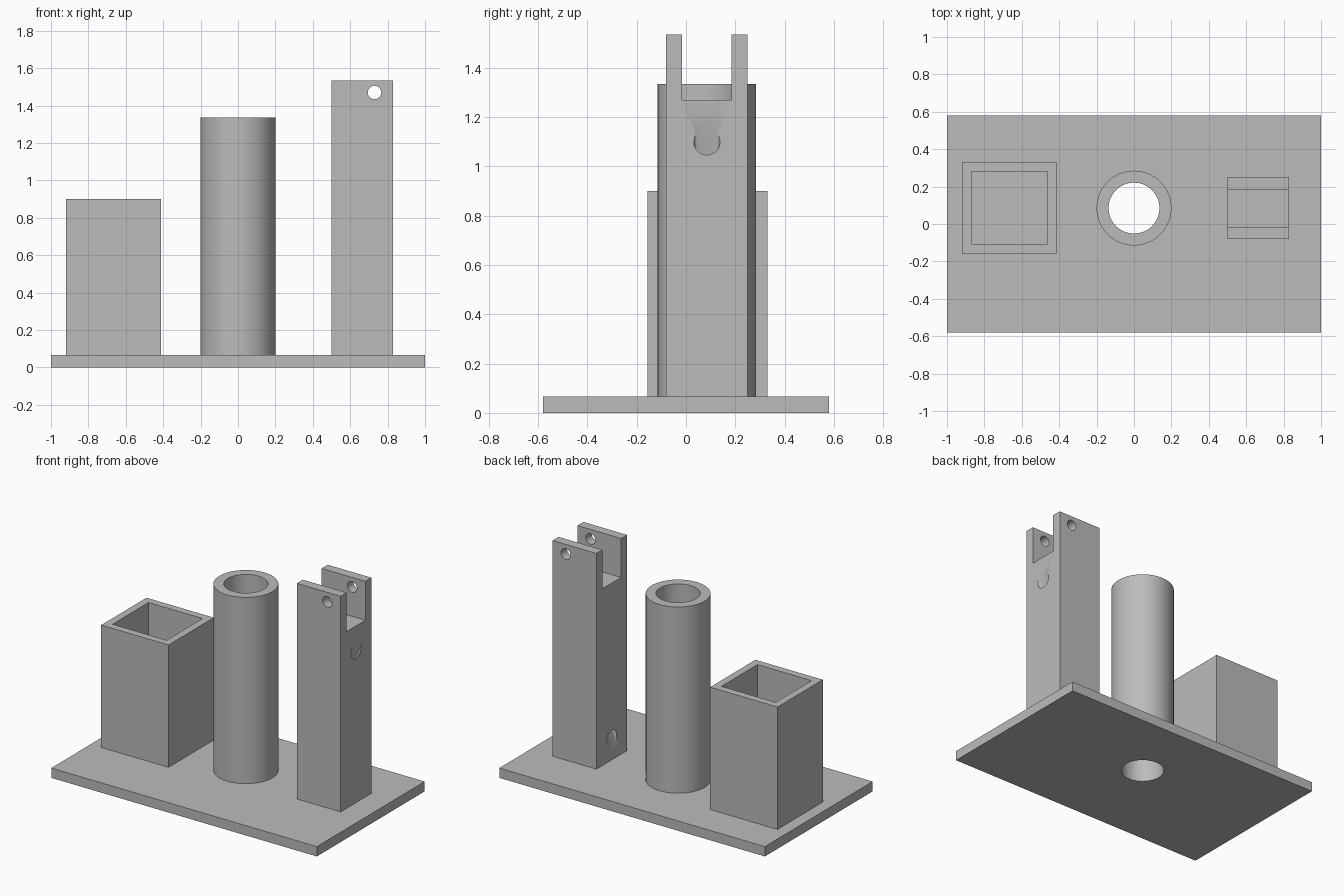
import bpy, bmesh, math
from mathutils import Matrix, Vector

if "Cube" in bpy.data.objects:
    bpy.data.objects.remove(bpy.data.objects["Cube"])

grey = bpy.data.materials.new("plain grey")
grey.diffuse_color = (0.5, 0.5, 0.5, 1)
grey.use_nodes = True
grey.node_tree.nodes["Principled BSDF"].inputs["Base Color"].default_value = grey.diffuse_color

BASE = 0.067   # top of the base plate
YC = 0.085     # shared centre line of the three uprights


def finish(name, bm):
    bmesh.ops.recalc_face_normals(bm, faces=bm.faces)
    mesh = bpy.data.meshes.new(name)
    bm.to_mesh(mesh)
    bm.free()
    mesh.materials.append(grey)
    ob = bpy.data.objects.new(name, mesh)
    bpy.context.collection.objects.link(ob)
    return ob


def box(name, x0, x1, y0, y1, z0, z1):
    bm = bmesh.new()
    size = Matrix.Diagonal((x1 - x0, y1 - y0, z1 - z0, 1))
    centre = Matrix.Translation(((x0 + x1) / 2, (y0 + y1) / 2, (z0 + z1) / 2))
    bmesh.ops.create_cube(bm, size=1, matrix=centre @ size)
    return finish(name, bm)


def rod(name, start, end, r, axis, n=64):
    """Round bar whose end circles stay square to the given axis, even when slanted."""
    bm = bmesh.new()
    rings = []
    for p in (start, end):
        ring = []
        for i in range(n):
            a = 2 * math.pi * i / n
            c, s = r * math.cos(a), r * math.sin(a)
            off = {"x": (0, c, s), "y": (c, 0, s), "z": (c, s, 0)}[axis]
            ring.append(bm.verts.new(Vector(p) + Vector(off)))
        rings.append(ring)
        bm.faces.new(ring)
    for i in range(n):
        j = (i + 1) % n
        bm.faces.new((rings[0][i], rings[0][j], rings[1][j], rings[1][i]))
    return finish(name, bm)


def cut(ob, *cutters):
    for c in cutters:
        c.hide_render = True
        mod = ob.modifiers.new("cut", "BOOLEAN")
        mod.operation, mod.solver, mod.object = "DIFFERENCE", "EXACT", c
        bpy.context.view_layer.objects.active = ob
        bpy.ops.object.modifier_apply(modifier=mod.name)


def smooth(ob):
    bpy.ops.object.select_all(action="DESELECT")
    ob.select_set(True)
    bpy.context.view_layer.objects.active = ob
    bpy.ops.object.shade_smooth_by_angle(angle=math.radians(30))


# Main solids
plate = box("base_plate", -1, 1, -0.58, 0.58, 0, BASE)
bin_box = box("square_holder", -0.92, -0.413, -0.157, 0.33, BASE, 0.90)
tube = rod("round_tube", (0, YC, BASE), (0, YC, 1.335), 0.2, "z")
post = box("forked_post", 0.5, 0.83, -0.081, 0.25, BASE, 1.535)

# Cutters: holder cavity, tube bore, fork slot, pin hole, slanted channel
cavity = box("cavity_cutter", -0.87, -0.463, -0.107, 0.28, BASE, 1.1)
bore = rod("bore_cutter", (0, YC, -0.2), (0, YC, 1.6), 0.136, "z")
slot = box("slot_cutter", 0.3, 1.1, -0.017, 0.185, 1.27, 1.8)
pin = rod("pin_cutter", (0.73, -0.4, 1.47), (0.73, 0.6, 1.47), 0.036, "y", 32)
slope = 2.68
x0, x1 = 0.464, 0.95
channel = rod("channel_cutter",
              (x0, YC, 1.1 + (x0 - 0.83) * slope),
              (x1, YC, 1.1 + (x1 - 0.83) * slope), 0.053, "x", 48)

cut(bin_box, cavity)
cut(tube, bore)
cut(plate, bore, channel)
cut(post, slot, pin, channel)

for helper in (cavity, bore, slot, pin, channel):
    bpy.data.objects.remove(helper)
for ob in (plate, tube, post):
    smooth(ob)
